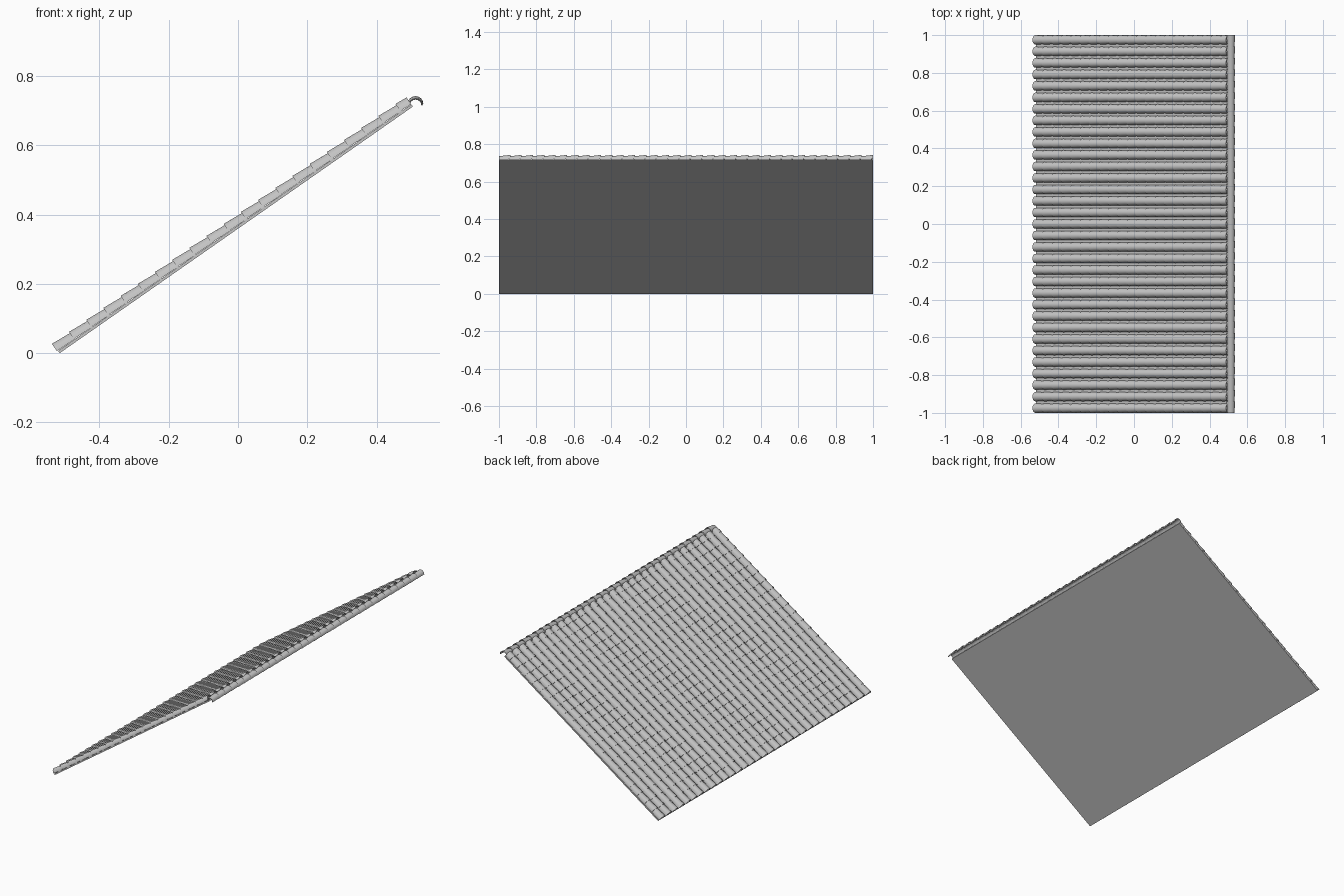
import bpy, bmesh, math
from mathutils import Matrix, Vector

if "Cube" in bpy.data.objects:
    bpy.data.objects.remove(bpy.data.objects["Cube"])

clay = bpy.data.materials.new("grey_clay")
clay.use_nodes = True
clay.diffuse_color = (0.55, 0.55, 0.55, 1)
clay.node_tree.nodes["Principled BSDF"].inputs["Base Color"].default_value = (0.55, 0.55, 0.55, 1)

SEGMENTS = 8
WALL = 0.0025
PITCH = 0.0605
TILE = 0.066
SLOPE_LENGTH = 1.244
SLAB = 0.008


def finish(name, bm, smooth):
    bmesh.ops.recalc_face_normals(bm, faces=bm.faces)
    mesh = bpy.data.meshes.new(name)
    bm.to_mesh(mesh)
    bm.free()
    obj = bpy.data.objects.new(name, mesh)
    bpy.context.collection.objects.link(obj)
    mesh.materials.append(clay)
    if smooth:
        bpy.ops.object.select_all(action='DESELECT')
        obj.select_set(True)
        bpy.context.view_layer.objects.active = obj
        bpy.ops.object.shade_smooth_by_angle(angle=math.radians(40))
    return obj


def add_tile(bm, matrix, length, wide, narrow, lift):
    """Tapered half pipe running along local +x, wide end at the origin."""
    narrow = wide + (narrow - wide) * length / TILE
    tail = lift * (1 - length / TILE)
    loops = []
    for x, radius, base in ((0, wide, lift), (length, narrow, tail)):
        for r in (radius, radius - WALL):
            arc = []
            for i in range(SEGMENTS + 1):
                a = math.pi * i / SEGMENTS
                arc.append(bm.verts.new(matrix @ Vector((x, r * math.cos(a), base + r * math.sin(a)))))
            loops.append(arc)
    out_a, in_a, out_b, in_b = loops
    ring = (out_a, out_b, in_b, in_a)
    for k in range(4):
        p, q = ring[k], ring[(k + 1) % 4]
        for i in range(SEGMENTS):
            bm.faces.new((p[i], p[i + 1], q[i + 1], q[i]))
    for i in (0, SEGMENTS):
        bm.faces.new([arc[i] for arc in ring])


# Frame of the slope: local x runs up the roof, local z points out of it
slope = Matrix.Translation((-0.515, 0, 0)) @ Matrix.Rotation(-math.atan2(0.712, 1.02), 4, 'Y')

# Flat deck under the tiles
bm = bmesh.new()
bmesh.ops.create_cube(bm, size=1, matrix=slope
                      @ Matrix.Translation((SLOPE_LENGTH / 2, 0, SLAB / 2))
                      @ Matrix.Diagonal((SLOPE_LENGTH, 2, SLAB, 1)))
finish("roof_deck", bm, False)

# Rows of overlapping barrel tiles
ROWS, COLUMNS = 21, 33
bm = bmesh.new()
for row in range(ROWS):
    u = row * PITCH - 0.003
    for col in range(COLUMNS):
        y = -0.975 + 1.95 * col / (COLUMNS - 1)
        add_tile(bm, slope @ Matrix.Translation((u, y, SLAB)),
                 min(TILE, SLOPE_LENGTH - u), 0.025, 0.022, 0.002)
finish("barrel_tiles", bm, True)

# Ridge caps along the top edge
CAPS = 33
bm = bmesh.new()
for i in range(CAPS):
    y = -1 + 2 * (i + 1) / CAPS
    place = Matrix.Translation((0.5125, y, 0.715)) @ Matrix.Rotation(-math.pi / 2, 4, 'Z')
    add_tile(bm, place, min(TILE, y + 1), 0.0225, 0.0195, 0.005)
finish("ridge_caps", bm, True)
